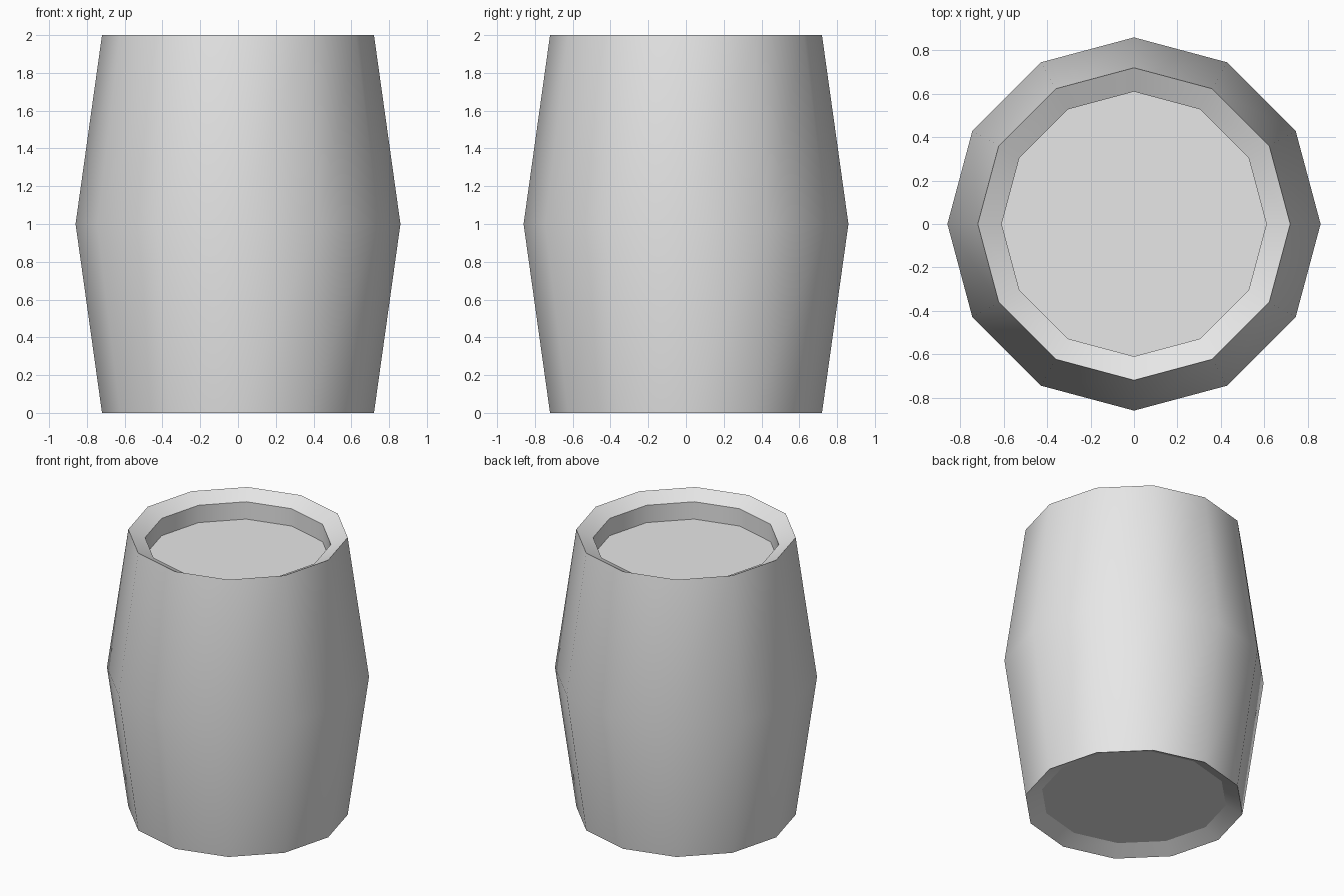
import bpy, bmesh, math

SIDES = 12

default = bpy.data.objects.get("Cube")
if default:
    bpy.data.objects.remove(default, do_unlink=True)

grey = bpy.data.materials.new("plain_grey")
grey.use_nodes = True
grey.diffuse_color = (0.8, 0.8, 0.8, 1)
grey.node_tree.nodes["Principled BSDF"].inputs["Base Color"].default_value = (0.8, 0.8, 0.8, 1)


def lathe(name, profile, soft_rings=(), cap_start=False, cap_end=False):
    """Turn a (radius, height) profile, listed from bottom to top of the outside."""
    bm = bmesh.new()
    rings = []
    for r, z in profile:
        angles = [2 * math.pi * i / SIDES for i in range(SIDES)]
        rings.append([bm.verts.new((r * math.cos(a), r * math.sin(a), z)) for a in angles])
    for low, high in zip(rings, rings[1:]):
        for i in range(SIDES):
            j = (i + 1) % SIDES
            bm.faces.new((low[i], low[j], high[j], high[i]))
    if cap_start:
        bm.faces.new(rings[0][::-1])
    if cap_end:
        bm.faces.new(rings[-1])
    # Smooth around the barrel, with crisp rims
    for face in bm.faces:
        face.smooth = True
    for k, ring in enumerate(rings):
        if k not in soft_rings:
            for i in range(SIDES):
                edge = bm.edges.get((ring[i], ring[(i + 1) % SIDES]))
                edge.smooth = False
    mesh = bpy.data.meshes.new(name)
    bm.to_mesh(mesh)
    bm.free()
    mesh.materials.append(grey)
    obj = bpy.data.objects.new(name, mesh)
    bpy.context.collection.objects.link(obj)
    return obj


# Barrel: shallow hollow base, bulging wall, bevelled rim, sunken lid
lathe("barrel",
      [(0.61, 0.055), (0.72, 0), (0.86, 1), (0.72, 2), (0.61, 1.945), (0.61, 1.82)],
      soft_rings=(2,), cap_start=True, cap_end=True)
